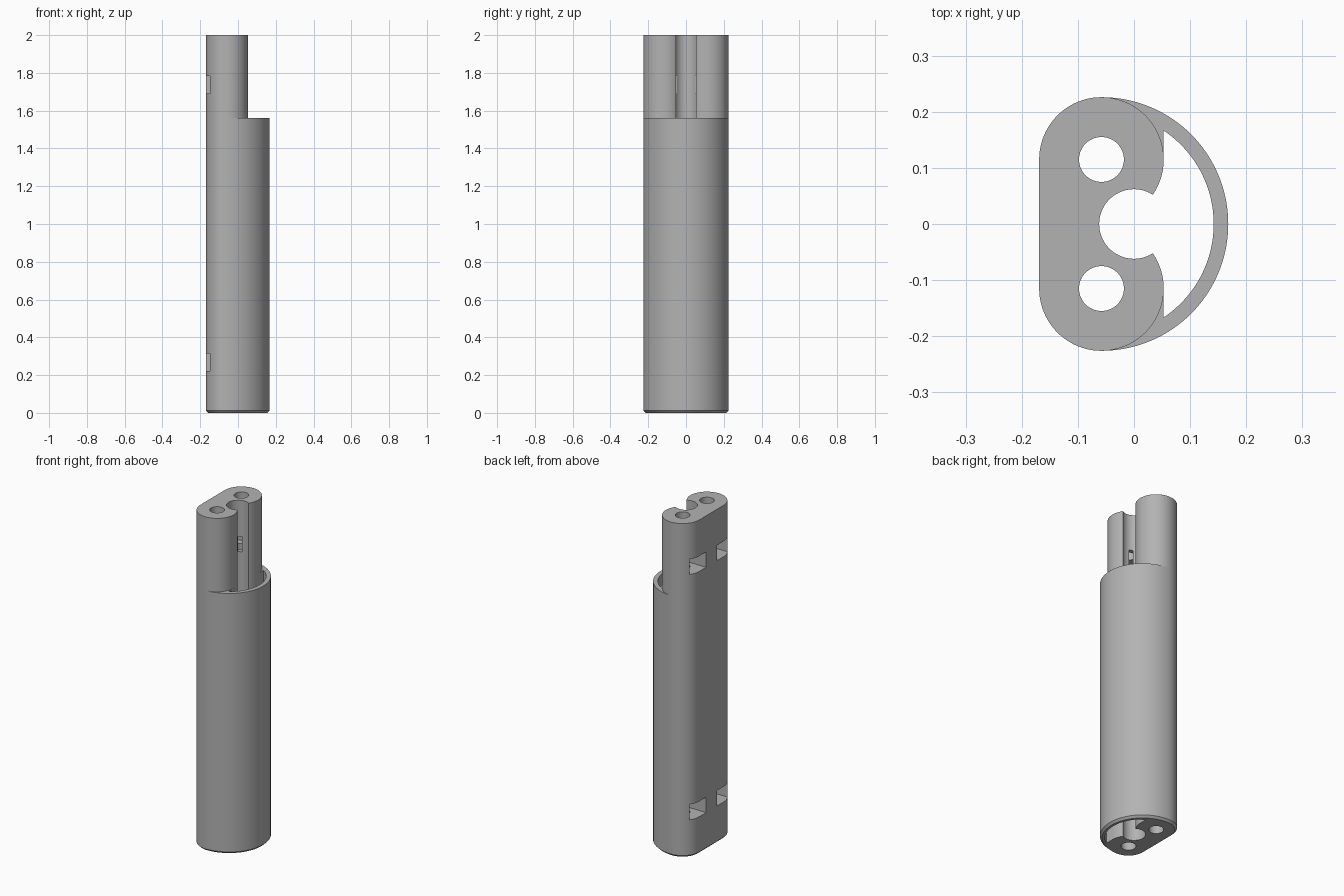
import bpy, bmesh
from math import sin, cos, radians, acos, degrees

cube = bpy.data.objects.get("Cube")
if cube:
    bpy.data.objects.remove(cube, do_unlink=True)

CX, LOBE_Y, LOBE_R = -0.058, 0.115, 0.111   # two round lobes
SHELL_R, CAVITY_R = 0.226, 0.2              # curved outer wall
FACE_X = CX + LOBE_R
SHELL_TOP, HEIGHT, CHAMFER = 1.56, 2.0, 0.012

grey = bpy.data.materials.new("plain_grey")
grey.use_nodes = True
grey.diffuse_color = (0.45, 0.45, 0.45, 1)
grey.node_tree.nodes["Principled BSDF"].inputs["Base Color"].default_value = grey.diffuse_color


def arc(cx, cy, r, a, b, n):
    angles = [radians(a + (b - a) * i / n) for i in range(n + 1)]
    return [(cx + r * cos(t), cy + r * sin(t)) for t in angles]


def loft(name, sections):
    """Solid through (z, outline) sections that share a point count."""
    bm = bmesh.new()
    rings = [[bm.verts.new((x, y, z)) for x, y in pts] for z, pts in sections]
    for low, high in zip(rings, rings[1:]):
        for i in range(len(low)):
            j = (i + 1) % len(low)
            bm.faces.new((low[i], low[j], high[j], high[i]))
    bm.faces.new(rings[0][::-1])
    bm.faces.new(rings[-1])
    bmesh.ops.recalc_face_normals(bm, faces=bm.faces)
    mesh = bpy.data.meshes.new(name)
    bm.to_mesh(mesh)
    bm.free()
    mesh.materials.append(grey)
    obj = bpy.data.objects.new(name, mesh)
    bpy.context.collection.objects.link(obj)
    return obj


def prism(name, pts, z0, z1):
    return loft(name, [(z0, pts), (z1, pts)])


def outline(inset):
    # Flat back, two rounded corners and one wide curved wall
    r = LOBE_R - inset
    return (arc(CX, 0, SHELL_R - inset, -90, 90, 64)
            + arc(CX, LOBE_Y, r, 90, 180, 24)[1:]
            + arc(CX, -LOBE_Y, r, 180, 270, 24)[:-1])


def cut(body, cutter):
    mod = body.modifiers.new("cut", 'BOOLEAN')
    mod.operation, mod.solver, mod.object = 'DIFFERENCE', 'EXACT', cutter
    bpy.context.view_layer.objects.active = body
    bpy.ops.object.modifier_apply(modifier=mod.name)
    bpy.data.objects.remove(cutter, do_unlink=True)


# Main body with a chamfered foot
body = loft("holder_body", [(0, outline(CHAMFER)), (CHAMFER, outline(0)), (HEIGHT, outline(0))])

# Open cavity between the lobes and the curved wall
edge = degrees(acos((FACE_X - CX) / CAVITY_R))
cavity = (arc(CX, 0, CAVITY_R, -edge, edge, 48)
          + arc(CX, LOBE_Y, LOBE_R, 0, -38, 12)
          + arc(CX, -LOBE_Y, LOBE_R, 38, 0, 12))
cut(body, prism("cavity_cutter", cavity, -0.1, HEIGHT + 0.1))

# Remove the curved wall above its rim, leaving the lobes
trim = (arc(CX, LOBE_Y, LOBE_R, 90, 0, 24) + arc(CX, -LOBE_Y, LOBE_R, 0, -90, 24)
        + [(CX, -0.4), (0.4, -0.4), (0.4, 0.4), (CX, 0.4)])
cut(body, prism("rim_cutter", trim, SHELL_TOP, HEIGHT + 0.1))

# Central channel
cut(body, prism("channel_cutter", arc(0, 0, 0.062, 0, 357, 119), -0.1, HEIGHT + 0.1))

# Rod holes and hexagonal nut pockets opening on the flat back
half = 0.064
for side in (-1, 1):
    y = side * LOBE_Y
    cut(body, prism("rod_cutter", arc(CX, y, 0.04, 0, 354, 59), -0.1, HEIGHT + 0.1))
    pocket = [(-0.3, y - half)] + arc(CX, y, half / cos(radians(30)), -60, 60, 2) + [(-0.3, y + half)]
    for z0, z1 in ((0.223, 0.315), (1.692, 1.784)):
        cut(body, prism("pocket_cutter", pocket, z0, z1))

bpy.ops.object.select_all(action='DESELECT')
body.select_set(True)
bpy.context.view_layer.objects.active = body
bpy.ops.object.shade_smooth_by_angle(angle=radians(25))
